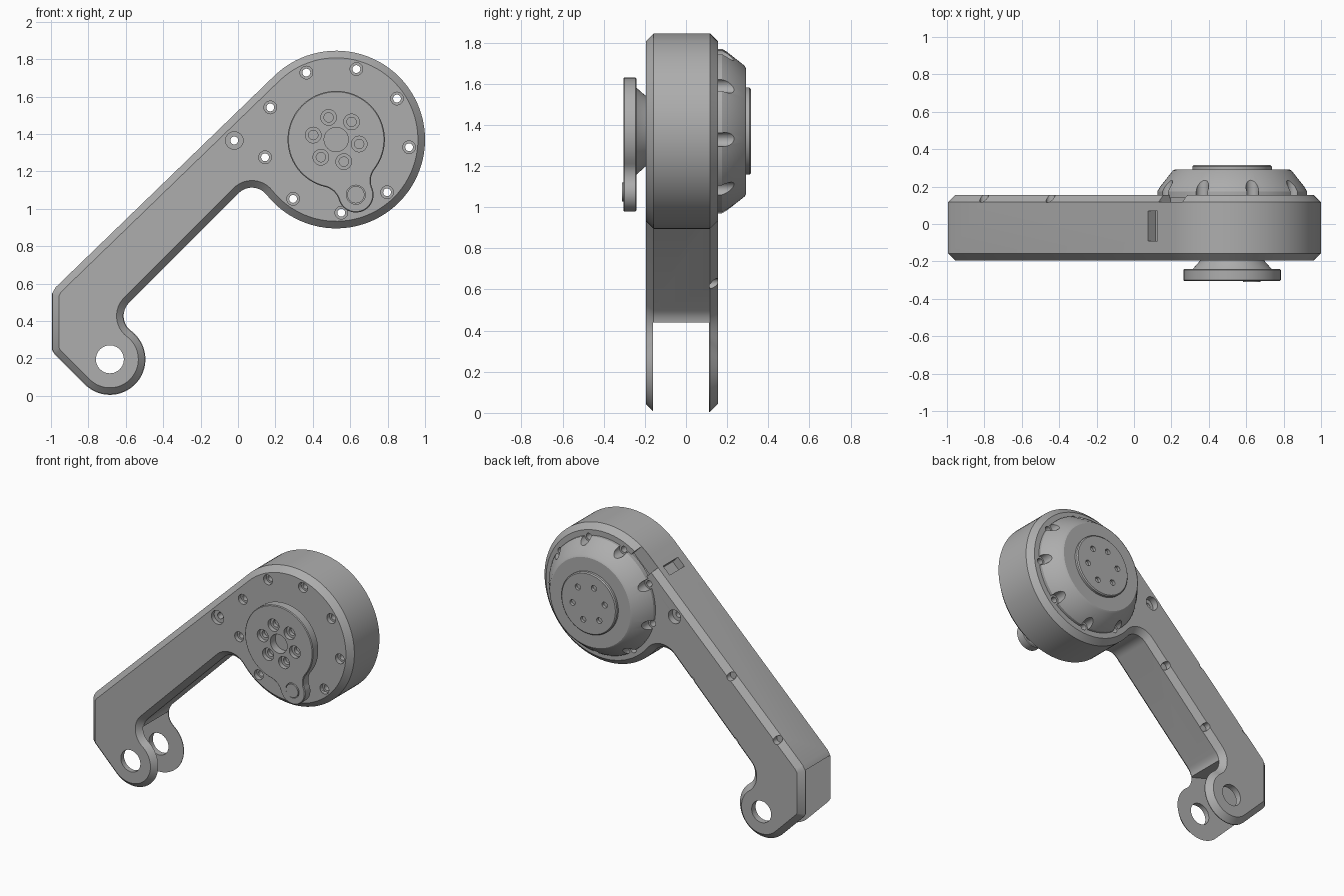
import bpy, bmesh
from math import cos, sin, radians, degrees, atan2, sqrt
from mathutils import Vector, Matrix

old = bpy.data.objects.get("Cube")
if old:
    bpy.data.objects.remove(old, do_unlink=True)

metal = bpy.data.materials.new("grey_metal")
metal.use_nodes = True
GREY = (0.42, 0.42, 0.42, 1)
metal.diffuse_color = GREY
metal.node_tree.nodes["Principled BSDF"].inputs["Base Color"].default_value = GREY

DISC, DISC_R = Vector((0.525, 1.37)), 0.475
FOOT, FOOT_R = Vector((-0.685, 0.195)), 0.19
LOBE, LOBE_R = Vector((0.63, 1.075)), 0.095


def polar(c, r, a):
    return Vector((c[0] + r * cos(radians(a)), c[1] + r * sin(radians(a))))


def heading(a, b):
    return degrees(atan2(b[1] - a[1], b[0] - a[0]))


def arc(c, r, a0, a1, step=4):
    n = max(2, int(abs(a1 - a0) / step))
    return [polar(c, r, a0 + (a1 - a0) * i / n) for i in range(n + 1)]


def finish(name, bm):
    bmesh.ops.remove_doubles(bm, verts=bm.verts, dist=0.0001)
    bmesh.ops.recalc_face_normals(bm, faces=bm.faces)
    me = bpy.data.meshes.new(name)
    bm.to_mesh(me)
    bm.free()
    me.materials.append(metal)
    ob = bpy.data.objects.new(name, me)
    bpy.context.collection.objects.link(ob)
    return ob


def prism(name, pts, y0, y1, chamfer=0):
    """Outline in the xz plane, extruded along y."""
    bm = bmesh.new()
    face = bm.faces.new([bm.verts.new((p[0], y0, p[1])) for p in pts])
    bm.verts.ensure_lookup_table()
    new = bmesh.ops.extrude_face_region(bm, geom=[face])["geom"]
    bmesh.ops.translate(bm, vec=(0, y1 - y0, 0),
                        verts=[g for g in new if isinstance(g, bmesh.types.BMVert)])
    bmesh.ops.remove_doubles(bm, verts=bm.verts, dist=0.0005)
    if chamfer:
        rims = [e for e in bm.edges if abs(e.verts[0].co.y - e.verts[1].co.y) < 0.001]
        bmesh.ops.bevel(bm, geom=rims, offset=chamfer, segments=1,
                        affect='EDGES', clamp_overlap=False)
    return finish(name, bm)


def turned(name, profile, centre=DISC, steps=72):
    """Lathe a (radius, y) profile around a y axis."""
    bm = bmesh.new()
    vs = [bm.verts.new((centre[0] + r, y, centre[1])) for r, y in profile]
    es = [bm.edges.new(p) for p in zip(vs, vs[1:])]
    bmesh.ops.spin(bm, geom=vs + es, cent=(centre[0], 0, centre[1]), axis=(0, 1, 0),
                   angle=radians(360), steps=steps)
    return finish(name, bm)


def drill(target, centres, r, y0, y1):
    """Cut round holes along y at every centre."""
    bm = bmesh.new()
    turn = Matrix.Rotation(radians(90), 4, 'X')
    for c in centres:
        place = Matrix.Translation((c[0], (y0 + y1) / 2, c[1])) @ turn
        bmesh.ops.create_cone(bm, cap_ends=True, segments=24, radius1=r, radius2=r,
                              depth=y1 - y0, matrix=place)
    cut(target, finish("drill_cutter", bm))


def cut(target, cutter):
    cutter.hide_render = True
    mod = target.modifiers.new("cut", 'BOOLEAN')
    mod.operation, mod.solver, mod.object = 'DIFFERENCE', 'EXACT', cutter
    bpy.context.view_layer.objects.active = target
    bpy.ops.object.modifier_apply(modifier=mod.name)
    bpy.data.objects.remove(cutter, do_unlink=True)


def box_cut(target, centre, size, tilt):
    bm = bmesh.new()
    place = Matrix.Translation(centre) @ Matrix.Rotation(radians(-tilt), 4, 'Y')
    bmesh.ops.create_cube(bm, size=1, matrix=place @ Matrix.Diagonal((*size, 1)))
    cut(target, finish("box_cutter", bm))


# Arm outline: disc, straight beam and foot joined by concave fillets
along, down = Vector((0.7071, 0.7071)), Vector((0.7071, -0.7071))
edge_level = down.dot(Vector((-0.3, 0.78)))
FILLET = 0.1


def fillet_centre(c, r, side):
    d = edge_level + FILLET - down.dot(c)
    return c + down * d + along * side * sqrt((r + FILLET) ** 2 - d * d)


low, high = fillet_centre(FOOT, FOOT_R, 1), fillet_centre(DISC, DISC_R, -1)
outline = arc(DISC, DISC_R, heading(DISC, high), 134)
outline += [(-0.975, 0.58), (-0.995, 0.545), (-0.995, 0.245), (-0.98, 0.222)]
outline += arc(FOOT, FOOT_R, 225, 360 + heading(FOOT, low))
outline += arc(low, FILLET, 360 + heading(low, FOOT), 135, 8)
outline += arc(high, FILLET, 135, heading(high, DISC), 8)[:-1]
arm = prism("arm_housing", outline, -0.195, 0.155, 0.038)

# Fork slot and pivot hole in the foot
cut(arm, prism("slot_cutter", [(-1.1, 0.58), (-1.0, 0.55), (-0.62, 0.44), (-0.4, 0.44),
                               (-0.4, -0.1), (-1.1, -0.1)], -0.16, 0.112))
drill(arm, [FOOT], 0.075, -0.4, 0.4)

# Screw holes around the disc and the cable hole
screws = [polar(DISC, 0.392, 34 + 40 * i) for i in range(9)]
cable = Vector((-0.02, 1.365))
drill(arm, screws + [cable], 0.021, -0.4, 0.4)
drill(arm, screws, 0.034, -0.3, -0.165)
drill(arm, [cable], 0.047, -0.3, -0.165)
drill(arm, [cable], 0.047, 0.11, 0.3)

# Screw seats along the back edges of the beam
drill(arm, [(-0.8, 0.715), (-0.445, 1.06), (-0.48, 0.63), (-0.15, 0.96)], 0.025, 0.115, 0.3)

# Connector pocket on the beam and rim notch beside the back cover
box_cut(arm, (0.105, -0.01, 1.615), (0.07, 0.16, 0.1), 44)
box_cut(arm, (0.21, 0.2, 1.69), (0.17, 0.165, 0.13), 44)

# Back cover with screw reliefs
cover = turned("back_cover", [(0, 0.14), (0.4, 0.14), (0.4, 0.175), (0.385, 0.2),
                              (0.318, 0.285), (0.305, 0.292), (0, 0.292)])
drill(cover, screws, 0.034, 0.1, 0.4)

# Back cap with six small holes
cap = turned("back_cap", [(0, 0.28), (0.212, 0.28), (0.212, 0.308), (0.205, 0.315), (0, 0.315)])
drill(cap, [polar(DISC, 0.125, 49 + 60 * i) for i in range(6)], 0.02, 0.295, 0.4)

# Output neck
neck = turned("output_neck", [(0, -0.18), (0.165, -0.18), (0.175, -0.2), (0.215, -0.245),
                              (0, -0.245)])

# Output flange: disc blended into a crank lobe
FLANGE_R, BLEND = 0.26, 0.1
axis, gap = heading(DISC, LOBE), (LOBE - DISC).length
reach, near = FLANGE_R + BLEND, LOBE_R + BLEND
spread = degrees(atan2(sqrt(1 - ((gap**2 + reach**2 - near**2) / (2 * gap * reach)) ** 2),
                       (gap**2 + reach**2 - near**2) / (2 * gap * reach)))
right, left = polar(DISC, reach, axis + spread), polar(DISC, reach, axis - spread)


def sweep(c, r, a, b, ccw):
    """Arc from heading a to heading b in the given direction."""
    return arc(c, r, a, a + ((b - a) % 360 if ccw else -((a - b) % 360)), 5)[:-1]


plate = sweep(DISC, FLANGE_R, heading(DISC, right), heading(DISC, left), True)
plate += sweep(left, BLEND, heading(left, DISC), heading(left, LOBE), False)
plate += sweep(LOBE, LOBE_R, heading(LOBE, left), heading(LOBE, right), True)
plate += sweep(right, BLEND, heading(right, LOBE), heading(right, DISC), False)
flange = prism("output_flange", plate, -0.305, -0.24, 0.005)
bolts = [polar(DISC, 0.125, 49 + 60 * i) for i in range(6)]
drill(flange, bolts, 0.042, -0.4, -0.275)
drill(flange, bolts, 0.025, -0.4, -0.25)
drill(flange, [DISC], 0.065, -0.4, -0.25)
drill(flange, [LOBE], 0.051, -0.4, -0.295)

# Crank pin in the lobe
pin = turned("crank_pin", [(0, -0.25), (0.046, -0.25), (0.046, -0.31), (0, -0.31)], LOBE, 32)

# Smooth shading with sharp edges kept
bpy.ops.object.select_all(action='DESELECT')
for ob in (arm, cover, cap, neck, flange, pin):
    ob.select_set(True)
bpy.context.view_layer.objects.active = arm
bpy.ops.object.shade_smooth_by_angle(angle=radians(25))
